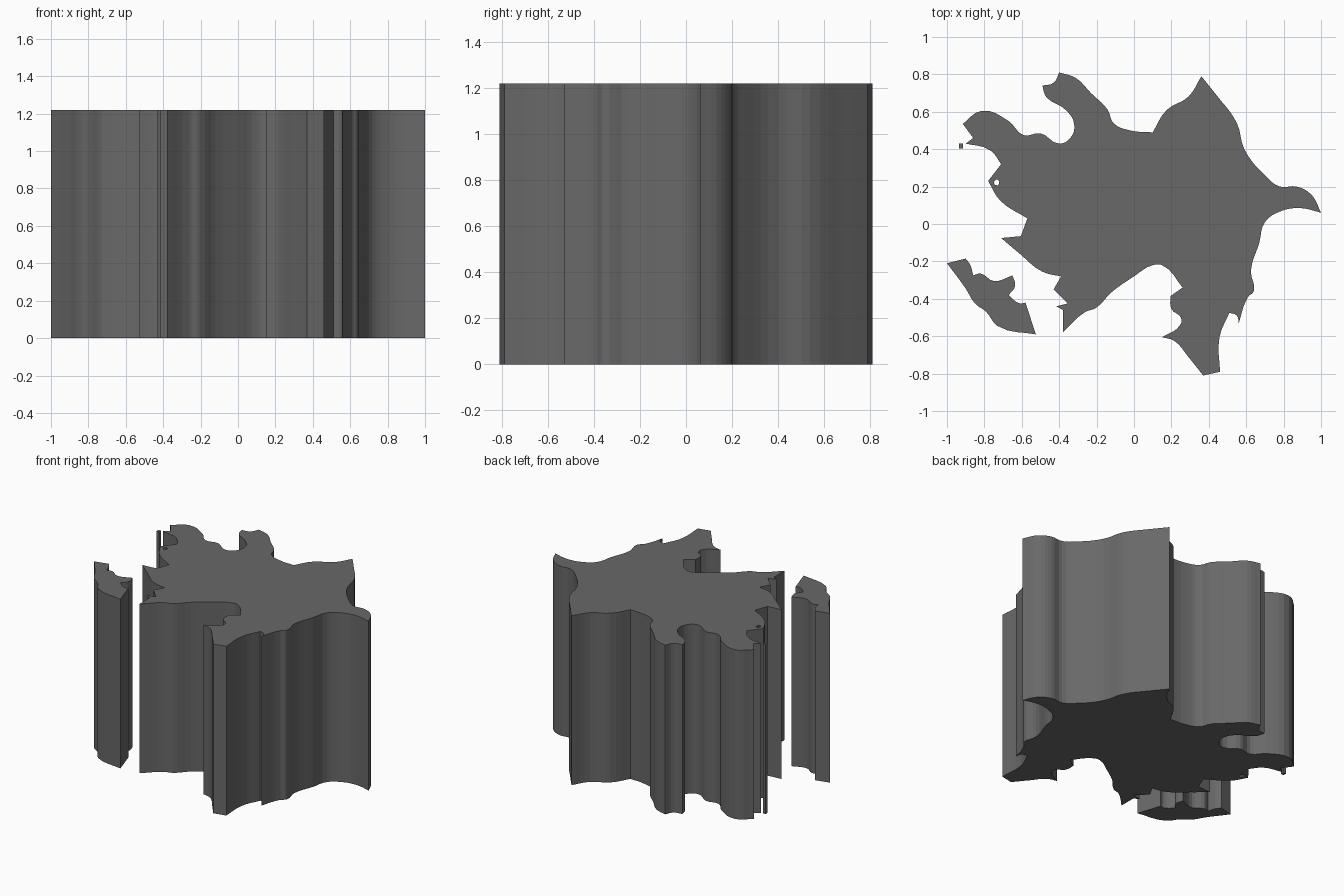
import bpy
from mathutils import Vector

if "Cube" in bpy.data.objects:
    bpy.data.objects.remove(bpy.data.objects["Cube"])

HEIGHT = 1.22

# Dark grey for every part
dark = bpy.data.materials.new("dark_grey")
dark.diffuse_color = (0.14, 0.14, 0.14, 1)
dark.use_nodes = True
dark.node_tree.nodes["Principled BSDF"].inputs["Base Color"].default_value = dark.diffuse_color


def add_outline(curve, pts):
    """Closed spline: flowing through gentle points, crisp at sharp corners."""
    spline = curve.splines.new('BEZIER')
    spline.bezier_points.add(len(pts) - 1)
    spline.use_cyclic_u = True
    spline.resolution_u = 4
    for i, p in enumerate(pts):
        here = Vector(p)
        before = here - Vector(pts[i - 1])
        after = Vector(pts[(i + 1) % len(pts)]) - here
        kind = 'VECTOR' if before.angle(after) > 1.0 else 'AUTO'
        bp = spline.bezier_points[i]
        bp.co = (*p, 0)
        bp.handle_left_type = bp.handle_right_type = kind


def slab(name, *outlines):
    """Filled outline (later outlines are holes) raised to full height."""
    curve = bpy.data.curves.new(name, 'CURVE')
    curve.dimensions = '2D'
    curve.fill_mode = 'BOTH'
    curve.extrude = HEIGHT / 2
    curve.materials.append(dark)
    for pts in outlines:
        add_outline(curve, pts)
    obj = bpy.data.objects.new(name, curve)
    bpy.context.collection.objects.link(obj)
    obj.location.z = HEIGHT / 2
    bpy.ops.object.select_all(action='DESELECT')
    obj.select_set(True)
    bpy.context.view_layer.objects.active = obj
    bpy.ops.object.convert(target='MESH')
    bpy.ops.object.shade_flat()


# Main land mass, clockwise from the northern hook
mainland = [
    (-.40, .81), (-.31, .78), (-.23, .70), (-.14, .61), (-.11, .54),
    (-.02, .50), (.10, .49), (.175, .61), (.29, .68), (.36, .79),
    (.44, .69), (.55, .54), (.59, .40), (.70, .26), (.78, .20),
    (.87, .20), (.95, .155), (1.0, .06), (.89, .085), (.79, .07),
    (.70, .01), (.67, -.10), (.625, -.25), (.64, -.36), (.61, -.39),
    (.56, -.53), (.55, -.49), (.51, -.475), (.457, -.605), (.46, -.79),
    (.37, -.81), (.29, -.71), (.215, -.625), (.15, -.605), (.25, -.535),
    (.25, -.50), (.20, -.455), (.195, -.385), (.26, -.34), (.15, -.22),
    (.10, -.22), (0, -.28), (-.12, -.365), (-.205, -.45), (-.26, -.47),
    (-.38, -.58), (-.38, -.46), (-.415, -.44), (-.355, -.425), (-.43, -.35),
    (-.39, -.28), (-.49, -.255), (-.61, -.16), (-.71, -.075), (-.605, -.065),
    (-.57, .03), (-.715, .125), (-.78, .23), (-.71, .32), (-.77, .395),
    (-.90, .43), (-.86, .46), (-.915, .535), (-.815, .605), (-.67, .55),
    (-.59, .475), (-.50, .485), (-.40, .43), (-.34, .46), (-.32, .535),
    (-.365, .61), (-.47, .68), (-.49, .74), (-.43, .755),
]

# Small through-hole near the western edge
west_hole = [(-.75, .225), (-.735, .24), (-.72, .23), (-.725, .205), (-.745, .21)]

# Detached south-western piece
detached_land = [
    (-1.0, -.21), (-.90, -.185), (-.875, -.22), (-.86, -.275), (-.82, -.265),
    (-.75, -.305), (-.65, -.275), (-.635, -.33), (-.67, -.38), (-.61, -.425),
    (-.58, -.42), (-.525, -.59), (-.73, -.545), (-.79, -.47), (-.85, -.425),
    (-.90, -.345),
]

# Tiny north-western islet
islet = [(-.935, .43), (-.915, .43), (-.915, .405), (-.935, .405)]

slab("mainland", mainland, west_hole)
slab("detached_land", detached_land)
slab("islet", islet)
